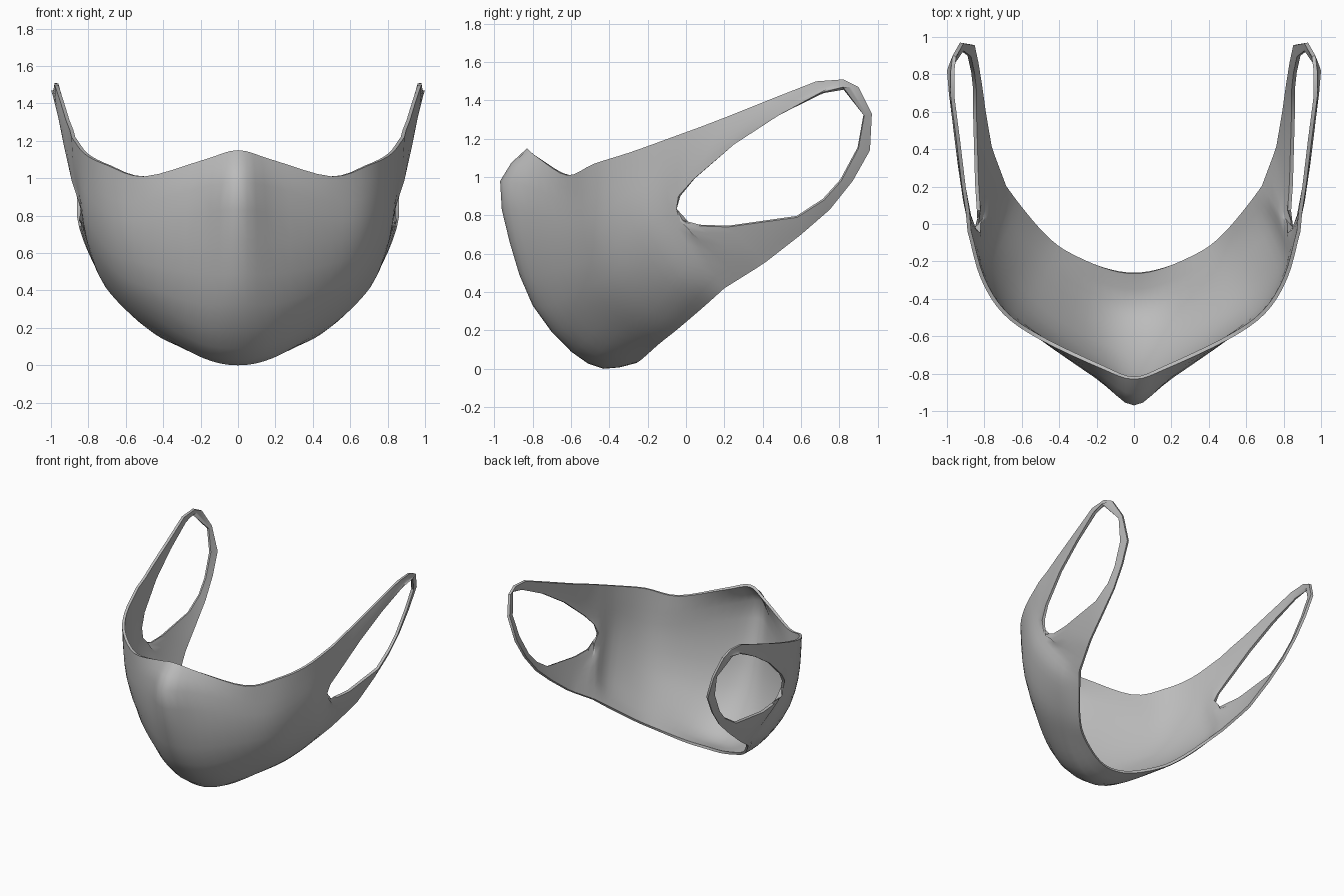
import bpy, bmesh
from mathutils import Vector

if "Cube" in bpy.data.objects:
    bpy.data.objects.remove(bpy.data.objects["Cube"], do_unlink=True)

THICKNESS = 0.02

# Profiles of the left half, each from top edge to lower edge, from the centre outwards
centre = [(0, -.83, 1.15), (0, -.97, .98), (0, -.92, .66), (0, -.8, .33),
          (0, -.6, .09), (0, -.43, 0), (0, -.26, .03)]
nose_side = [(.18, -.77, 1.1), (.2, -.82, .95), (.21, -.81, .66), (.21, -.72, .33),
             (.21, -.55, .12), (.19, -.39, .04), (.17, -.23, .05)]
front_cheek = [(.5, -.62, 1.01), (.5, -.62, .87), (.5, -.61, .67), (.49, -.54, .42),
               (.46, -.41, .26), (.42, -.27, .17), (.38, -.14, .13)]
cheek = [(.7, -.48, 1.07), (.7, -.47, .9), (.69, -.45, .71), (.67, -.37, .51),
         (.62, -.25, .36), (.56, -.12, .26), (.5, -.04, .21)]
rear_cheek = [(.82, -.29, 1.13), (.82, -.27, 1), (.82, -.25, .87), (.81, -.2, .72),
              (.77, -.1, .55), (.71, .01, .42), (.62, .1, .33)]

# Ear loop, outer and inner edge, running over the top and back along the bottom
loop_outer = [(.89, -.04, 1.22), (.9, .07, 1.26), (.92, .2, 1.31), (.95, .45, 1.41),
              (.98, .68, 1.5), (.98, .82, 1.51), (.97, .9, 1.47), (.93, .97, 1.33),
              (.87, .96, 1.14), (.85, .87, .98), (.83, .75, .83), (.81, .6, .7),
              (.78, .42, .56), (.76, .36, .52), (.73, .28, .47), (.7, .2, .42)]
loop_inner = [(.84, -.05, .83), (.86, -.04, .9), (.89, .04, .99), (.93, .25, 1.17),
              (.96, .48, 1.32), (.99, .7, 1.44), (1, .82, 1.47), (.93, .93, 1.32),
              (.89, .9, 1.15), (.87, .81, .98), (.86, .72, .88), (.86, .58, .79),
              (.85, .22, .74), (.84, .07, .745), (.835, -.03, .77), (.84, -.05, .83)]


def smooth_path(points, steps):
    """Catmull-Rom curve through the points."""
    pts = [Vector(p) for p in points]
    pts = [2 * pts[0] - pts[1]] + pts + [2 * pts[-1] - pts[-2]]
    path = []
    for a, b, c, d in zip(pts, pts[1:], pts[2:], pts[3:]):
        for s in range(steps):
            t = s / steps
            path.append(b + (c - a) * t / 2 + (2 * a - 5 * b + 4 * c - d) * t ** 2 / 2
                        + (3 * b - a - 3 * c + d) * t ** 3 / 2)
    return path + [pts[-2]]


def half_row(row, steps):
    """Curve outwards from the centre, level where it meets its mirror image."""
    mirrored = row[1] * Vector((-1, 1, 1))
    return smooth_path([mirrored, *row], steps)[steps:]


def crossing(outer, inner, spans=6):
    """Slightly bowed line across the ear loop."""
    a, b = Vector(outer), Vector(inner)
    bow = Vector((.25 * (b - a).length ** 2, 0, 0))
    return [a.lerp(b, i / spans) + bow * (i / spans) * (1 - i / spans)
            for i in range(spans + 1)]


def add_sheet(bm, columns):
    """Quad sheet through neighbouring columns of points."""
    grid = [[bm.verts.new(p) for p in col] for col in columns]
    for left, right in zip(grid, grid[1:]):
        for j in range(len(left) - 1):
            bm.faces.new((left[j], left[j + 1], right[j + 1], right[j]))


bm = bmesh.new()

# Ear loop sheet
strips = [crossing(o, i) for o, i in zip(loop_outer, loop_inner)]
add_sheet(bm, strips)

# Face panel, ending exactly on the two roots of the ear loop
columns = [smooth_path(c, 2) for c in (centre, nose_side, front_cheek, cheek, rear_cheek)]
columns.append(strips[0] + strips[-1][-2::-1])
rows = [half_row(row, 4) for row in zip(*columns)]
add_sheet(bm, list(zip(*rows)))
bmesh.ops.remove_doubles(bm, verts=bm.verts, dist=0.0005)

mesh = bpy.data.meshes.new("face_mask")
bm.to_mesh(mesh)
bm.free()
mask = bpy.data.objects.new("face_mask", mesh)
bpy.context.collection.objects.link(mask)

# Cloth colour
cloth = bpy.data.materials.new("grey_cloth")
cloth.use_nodes = True
colour = (.5, .5, .5, 1)
cloth.diffuse_color = colour
cloth.node_tree.nodes["Principled BSDF"].inputs["Base Color"].default_value = colour
mesh.materials.append(cloth)

# Right half and cloth thickness
mirror = mask.modifiers.new("mirror", 'MIRROR')
mirror.merge_threshold = 0.001
shell = mask.modifiers.new("thickness", 'SOLIDIFY')
shell.thickness = THICKNESS
shell.offset = -1

bpy.ops.object.select_all(action='DESELECT')
mask.select_set(True)
bpy.context.view_layer.objects.active = mask
bpy.ops.object.convert(target='MESH')
bpy.ops.object.shade_smooth_by_angle(angle=0.6)
